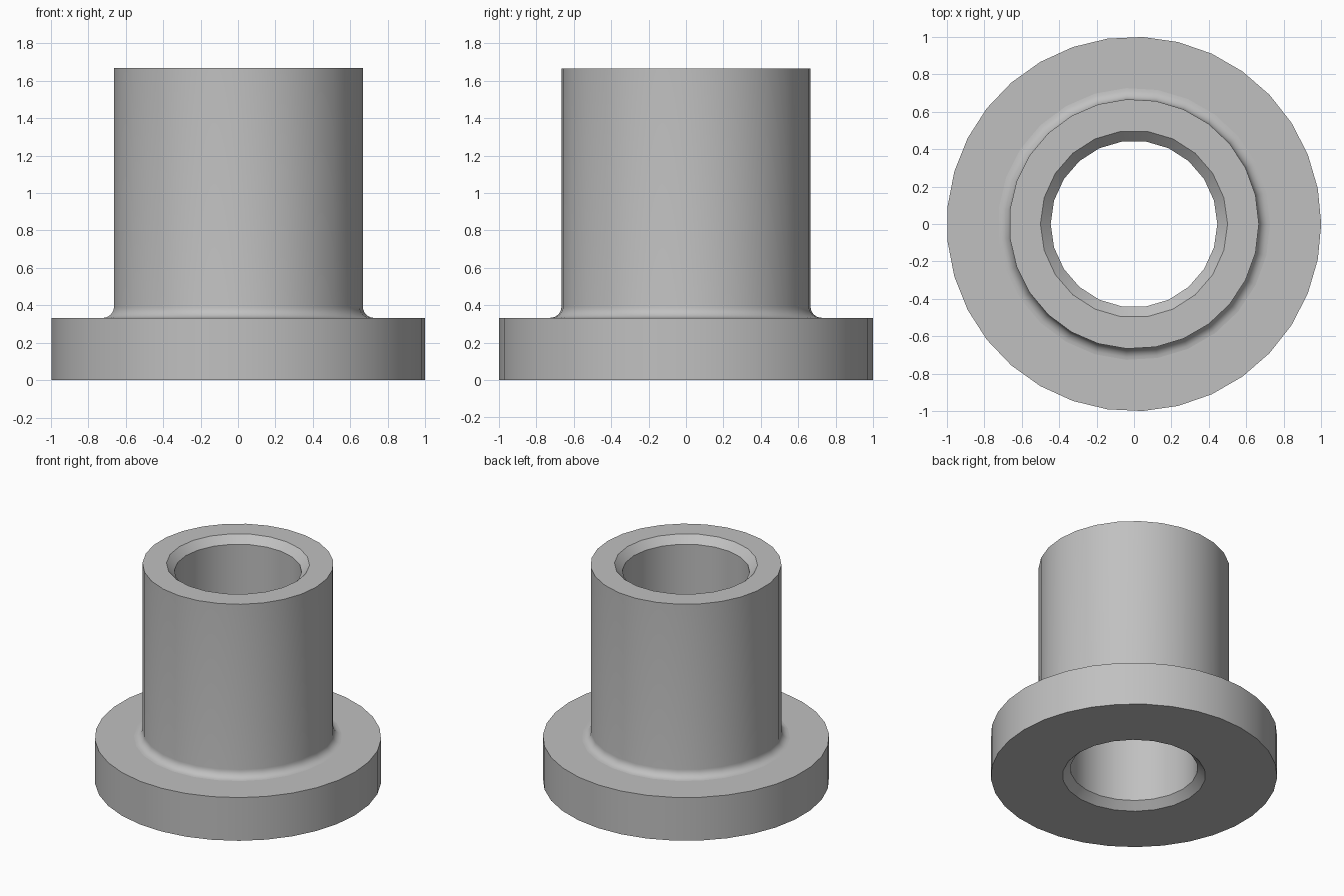
import bpy
import bmesh
import math

if "Cube" in bpy.data.objects:
    bpy.data.objects.remove(bpy.data.objects["Cube"], do_unlink=True)

# Main dimensions
FLANGE_R, FLANGE_Z, FLANGE_SIDES = 1.0, 0.333, 33
TUBE_R, TOP_Z, TUBE_SIDES = 0.667, 1.667, 27
BORE_R, BORE_SIDES, CHAMFER = 0.445, 22, 0.055
FILLET, FILLET_STEPS = 0.06, 6

# Plain grey metal
metal = bpy.data.materials.new("grey_metal")
metal.use_nodes = True
GREY = (0.53, 0.53, 0.53, 1)
metal.diffuse_color = GREY
metal.node_tree.nodes["Principled BSDF"].inputs["Base Color"].default_value = GREY

bm = bmesh.new()


def lathe(profile, sides):
    """Sweep (radius, height) points round z; return the first and last edge loops."""
    rings = []
    for r, z in profile:
        angles = [2 * math.pi * i / sides for i in range(sides)]
        rings.append([bm.verts.new((r * math.cos(a), r * math.sin(a), z)) for a in angles])
    for low, high in zip(rings, rings[1:]):
        for i in range(sides):
            j = (i + 1) % sides
            bm.faces.new((low[i], low[j], high[j], high[i]))
    return [[bm.edges.get((ring[i - 1], ring[i])) for i in range(sides)]
            for ring in (rings[0], rings[-1])]


# Flange rim
flange_low, flange_high = lathe([(FLANGE_R, 0), (FLANGE_R, FLANGE_Z)], FLANGE_SIDES)

# Tube wall with a concave fillet at its foot
foot = []
for k in range(FILLET_STEPS + 1):
    a = math.pi / 2 * k / FILLET_STEPS
    foot.append((TUBE_R + FILLET * (1 - math.sin(a)), FLANGE_Z + FILLET * (1 - math.cos(a))))
tube_low, tube_high = lathe(foot + [(TUBE_R, TOP_Z)], TUBE_SIDES)

# Through bore, chamfered at both ends
bore_low, bore_high = lathe([(BORE_R + CHAMFER, 0), (BORE_R, CHAMFER),
                             (BORE_R, TOP_Z - CHAMFER), (BORE_R + CHAMFER, TOP_Z)], BORE_SIDES)

# Flat rings: underside, flange shoulder and tube end
for outer, inner in ((flange_low, bore_low), (flange_high, tube_low), (tube_high, bore_high)):
    bmesh.ops.triangle_fill(bm, edges=outer + inner, use_beauty=True, normal=(0, 0, 1))

bmesh.ops.recalc_face_normals(bm, faces=bm.faces)
mesh = bpy.data.meshes.new("flanged_bushing")
bm.to_mesh(mesh)
bm.free()
mesh.materials.append(metal)
bushing = bpy.data.objects.new("flanged_bushing", mesh)
bpy.context.collection.objects.link(bushing)

# Smooth round walls, flat end faces
bpy.ops.object.select_all(action="DESELECT")
bushing.select_set(True)
bpy.context.view_layer.objects.active = bushing
bpy.ops.object.shade_smooth_by_angle(angle=math.radians(30))
for face in mesh.polygons:
    if abs(face.normal.z) > 0.999:
        face.use_smooth = False
